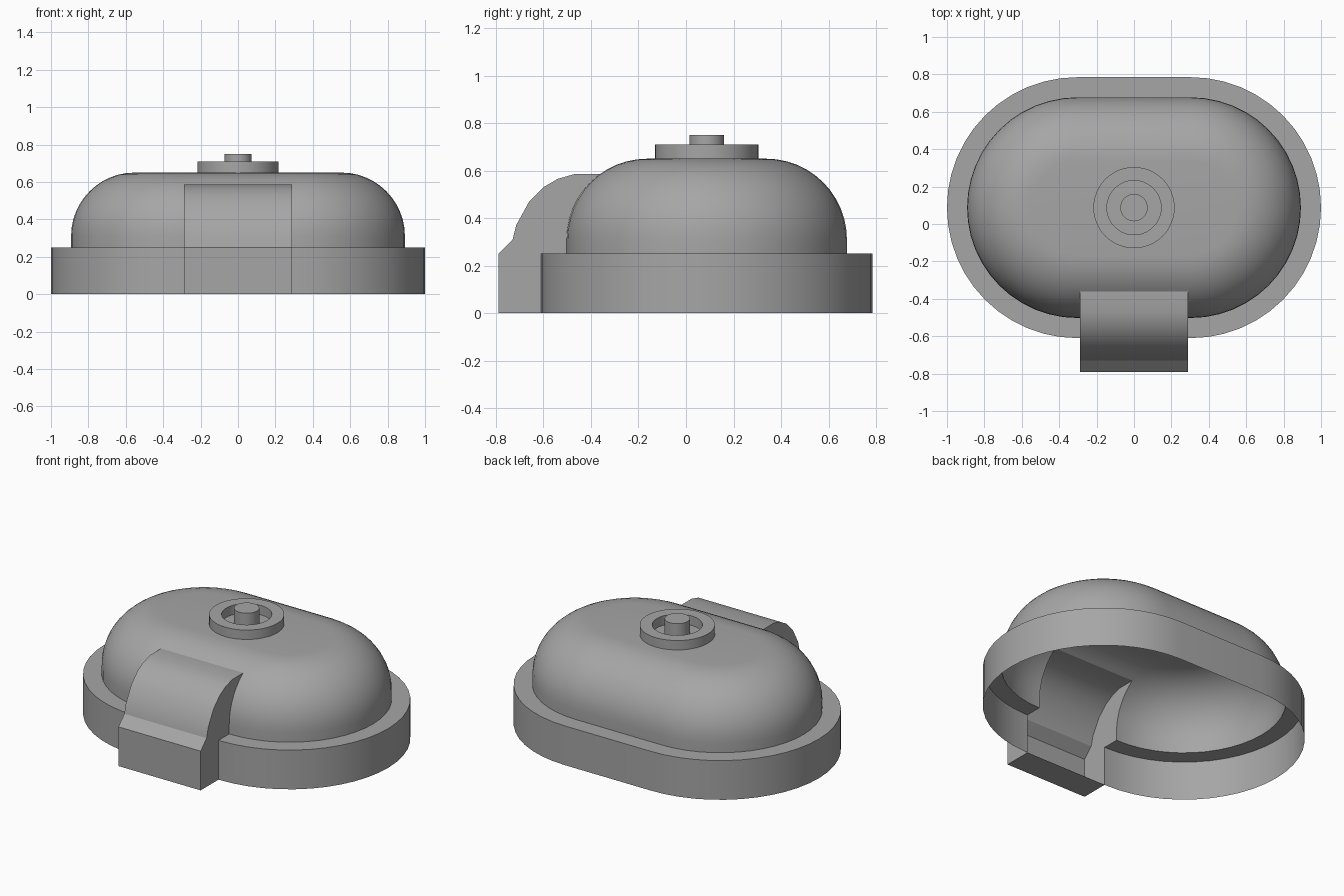
import bpy, bmesh
from math import sin, cos, pi, radians
from mathutils import Vector

if "Cube" in bpy.data.objects:
    bpy.data.objects.remove(bpy.data.objects["Cube"])

CENTRE_Y = 0.0875

grey = bpy.data.materials.new("plain grey")
grey.use_nodes = True
grey.diffuse_color = (0.38, 0.38, 0.38, 1)
grey.node_tree.nodes["Principled BSDF"].inputs["Base Color"].default_value = grey.diffuse_color


def make_object(name, bm):
    mesh = bpy.data.meshes.new(name)
    bm.to_mesh(mesh)
    bm.free()
    mesh.materials.append(grey)
    obj = bpy.data.objects.new(name, mesh)
    bpy.context.collection.objects.link(obj)
    return obj


def smooth(obj):
    bpy.ops.object.select_all(action='DESELECT')
    obj.select_set(True)
    bpy.context.view_layer.objects.active = obj
    bpy.ops.object.shade_smooth_by_angle(angle=radians(30))


def loft(name, profile, straight=0.0, cap_bottom=False, cap_top=False, steps=24):
    """Stack rounded outlines, each given by its (radius, height)."""
    bm = bmesh.new()
    rings = []
    for radius, z in profile:
        ring = []
        for side in (1, -1):
            for i in range(steps + 1):
                a = -pi / 2 + pi * i / steps
                ring.append(bm.verts.new((side * (straight + radius * cos(a)),
                                          CENTRE_Y + side * radius * sin(a), z)))
        rings.append(ring)
    n = len(rings[0])
    for low, high in zip(rings, rings[1:]):
        for i in range(n):
            j = (i + 1) % n
            bm.faces.new((low[i], low[j], high[j], high[i]))
    if cap_bottom:
        bm.faces.new(rings[0][::-1])
    if cap_top:
        bm.faces.new(rings[-1])
    bmesh.ops.remove_doubles(bm, verts=bm.verts, dist=1e-5)
    return make_object(name, bm)


# Housing: base wall, flat flange and rounded dome
profile = [(0.6975, 0), (0.6975, 0.25), (0.59, 0.25)]
for i in range(13):
    a = pi / 2 * i / 12
    profile.append((0.25 + 0.34 * cos(a), 0.31 + 0.34 * sin(a)))
housing = loft("housing", profile, 0.3025, cap_bottom=True, cap_top=True)

# Front bracket: side outline extruded across x
outline = [(-0.79, 0), (-0.79, 0.25), (-0.73, 0.31), (-0.715, 0.37), (-0.66, 0.47),
           (-0.60, 0.53), (-0.54, 0.565), (-0.47, 0.585), (-0.30, 0.585),
           (-0.30, 0.3), (-0.55, 0)]
bm = bmesh.new()
side = bm.faces.new([bm.verts.new((-0.29, y, z)) for y, z in outline])
extruded = bmesh.ops.extrude_face_region(bm, geom=[side])["geom"]
bmesh.ops.translate(bm, vec=(0.58, 0, 0),
                    verts=[v for v in extruded if isinstance(v, bmesh.types.BMVert)])
bmesh.ops.recalc_face_normals(bm, faces=bm.faces)
bracket = make_object("bracket_helper", bm)
bracket.hide_render = True

# Merge the bracket into the housing
union = housing.modifiers.new("union", 'BOOLEAN')
union.operation = 'UNION'
union.solver = 'EXACT'
union.object = bracket
bpy.ops.object.select_all(action='DESELECT')
housing.select_set(True)
bpy.context.view_layer.objects.active = housing
bpy.ops.object.modifier_apply(modifier=union.name)
bpy.data.objects.remove(bracket)

# Open the underside, leaving the bracket foot closed
bm = bmesh.new()
bm.from_mesh(housing.data)


def underside():
    return [f for f in bm.faces
            if f.normal.z < -0.9 and all(abs(v.co.z) < 1e-3 for v in f.verts)]


geom = set(underside())
for f in list(geom):
    geom.update(f.edges)
    geom.update(f.verts)
bmesh.ops.bisect_plane(bm, geom=list(geom), dist=1e-5,
                       plane_co=Vector((0, CENTRE_Y - 0.6975, 0)), plane_no=Vector((0, 1, 0)))
bm.normal_update()
inner = [f for f in underside() if f.calc_center_median().y > CENTRE_Y - 0.6975 + 1e-4]
bmesh.ops.delete(bm, geom=inner, context='FACES')
bm.to_mesh(housing.data)
bm.free()
smooth(housing)

# Button collar and pin on top
smooth(loft("button_collar", [(0.217, 0.65), (0.217, 0.71), (0.145, 0.71), (0.145, 0.65)]))
smooth(loft("button_pin", [(0.073, 0.65), (0.073, 0.75)], cap_top=True))
